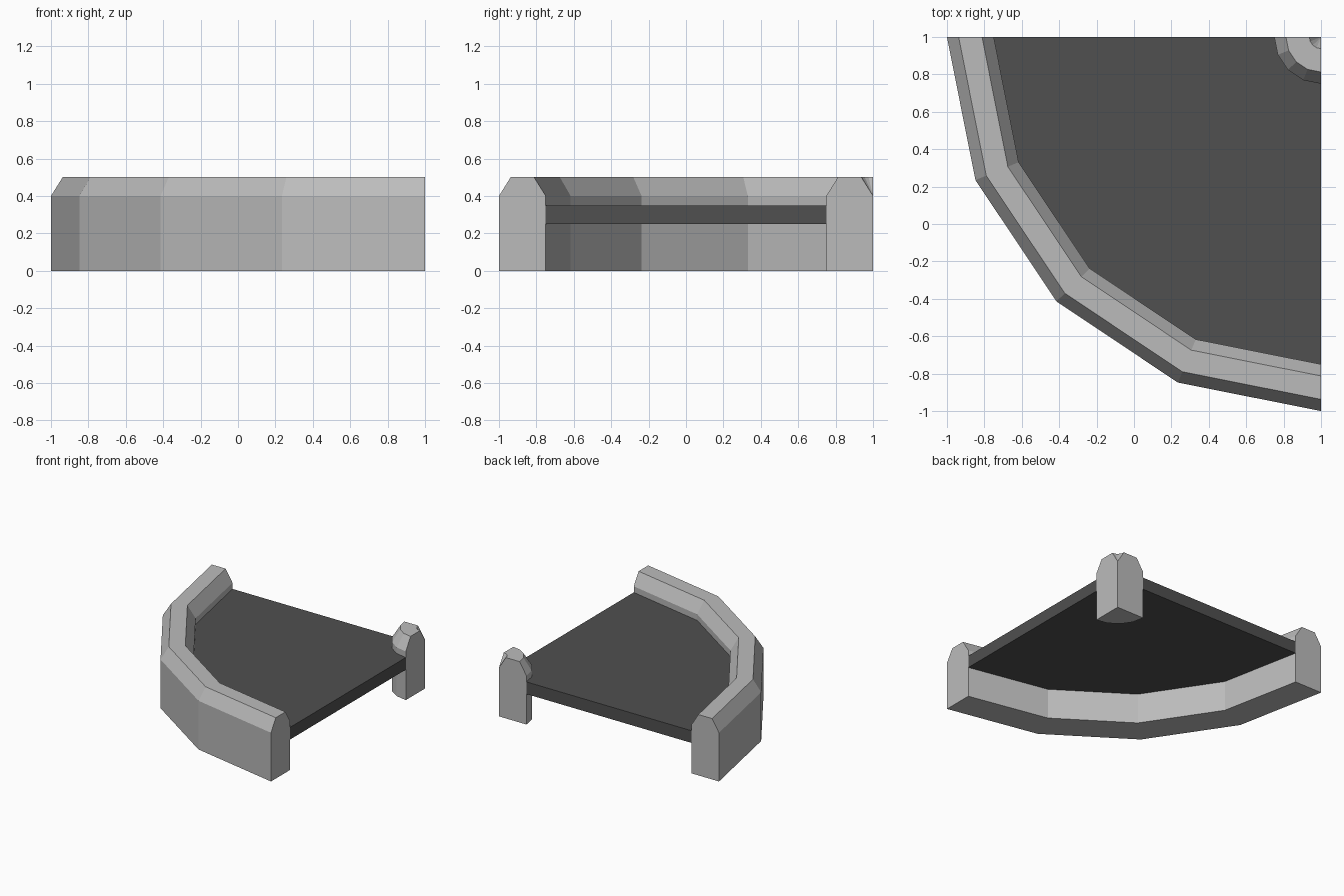
import bpy, bmesh, math

if "Cube" in bpy.data.objects:
    bpy.data.objects.remove(bpy.data.objects["Cube"])

SEGMENTS = 4  # flat sides per quarter turn


def material(name, v):
    m = bpy.data.materials.new(name)
    m.diffuse_color = (v, v, v, 1)
    m.use_nodes = True
    m.node_tree.nodes["Principled BSDF"].inputs["Base Color"].default_value = m.diffuse_color
    return m


def quarter_sweep(name, profile, mat):
    """Sweep a closed (radius, z) profile a quarter turn about the corner (1, 1)."""
    bm = bmesh.new()
    rings = []
    for i in range(SEGMENTS + 1):
        a = math.pi + i * math.pi / 2 / SEGMENTS
        rings.append([bm.verts.new((1 + r * math.cos(a), 1 + r * math.sin(a), z))
                      for r, z in profile])
    n = len(profile)
    for r0, r1 in zip(rings, rings[1:]):
        for j in range(n):
            k = (j + 1) % n
            if profile[j][0] == 0 and profile[k][0] == 0:
                continue  # edge lying on the axis
            bm.faces.new((r0[j], r0[k], r1[k], r1[j]))
    bm.faces.new(rings[0])
    bm.faces.new(rings[-1][::-1])
    bmesh.ops.remove_doubles(bm, verts=bm.verts, dist=1e-5)
    bmesh.ops.recalc_face_normals(bm, faces=bm.faces)
    me = bpy.data.meshes.new(name)
    bm.to_mesh(me)
    bm.free()
    me.materials.append(mat)
    ob = bpy.data.objects.new(name, me)
    bpy.context.collection.objects.link(ob)
    return ob


def curb(r):
    """Wall section 0.25 wide with both top edges chamfered."""
    return [(r, 0), (r + 0.25, 0), (r + 0.25, 0.4), (r + 0.1875, 0.5),
            (r + 0.0625, 0.5), (r, 0.4)]


light = material("light grey stone", 0.5)
dark = material("dark grey road", 0.08)

# Outer curved wall, inner corner post and the deck between them
quarter_sweep("outer_wall", curb(1.75), light)
quarter_sweep("inner_post", curb(0), light)
quarter_sweep("road_deck", [(0.25, 0.25), (1.75, 0.25), (1.75, 0.35), (0.25, 0.35)], dark)
